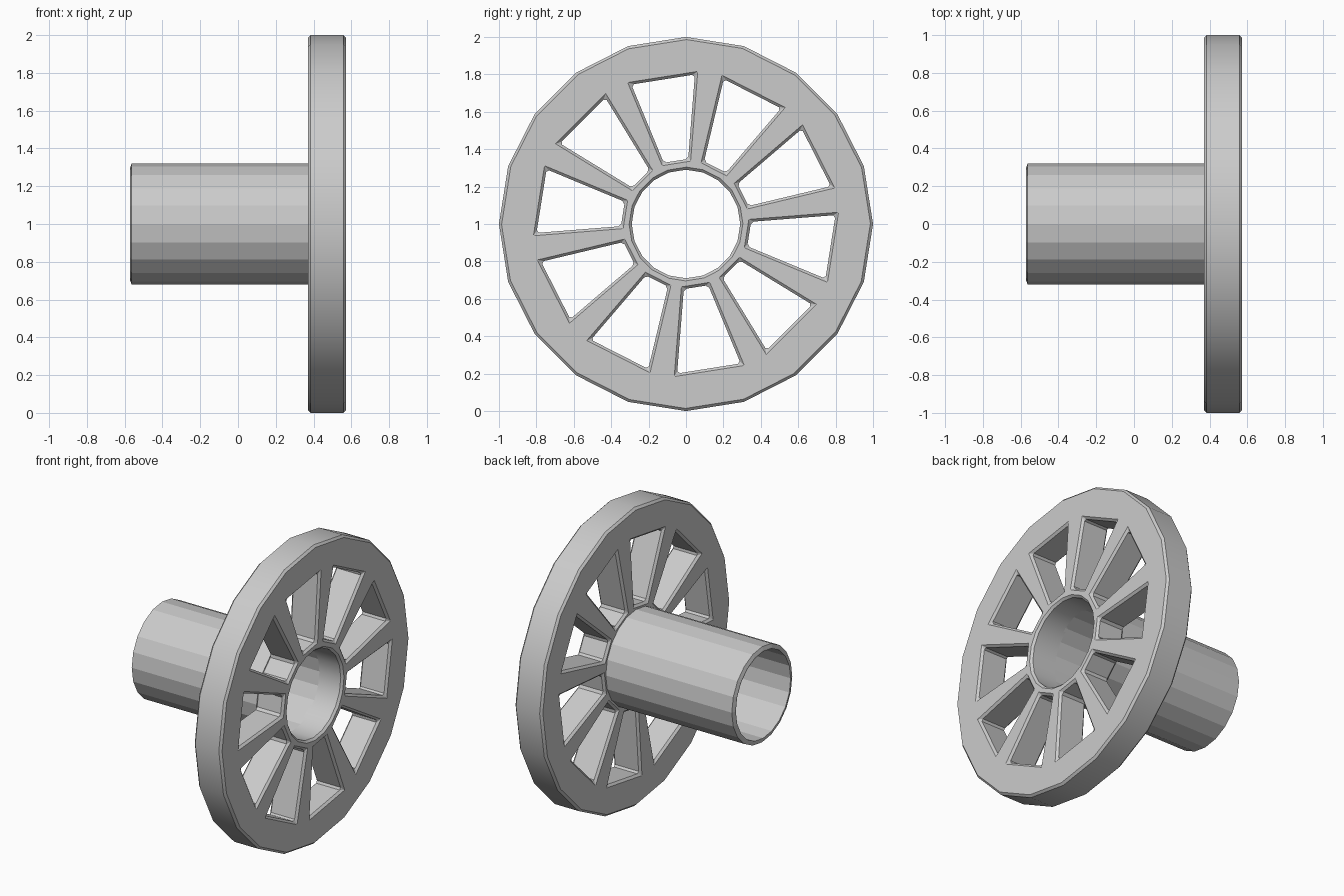
import bpy, bmesh
from math import sin, cos, radians

if "Cube" in bpy.data.objects:
    bpy.data.objects.remove(bpy.data.objects["Cube"])

X0, X1 = 0.37, 0.572      # wheel back and front
R_RIM, R_TUBE, R_BORE = 1.0, 0.32, 0.29
SPOKES = 10


def finish(bm, name):
    bmesh.ops.recalc_face_normals(bm, faces=bm.faces[:])
    me = bpy.data.meshes.new(name)
    bm.to_mesh(me)
    bm.free()
    ob = bpy.data.objects.new(name, me)
    bpy.context.collection.objects.link(ob)
    return ob


# Spoked wheel: flat face layout in the y-z plane, extruded along x
bm = bmesh.new()


def ring(r):
    return [bm.verts.new((X0, r * cos(radians(18 * i)), 1 + r * sin(radians(18 * i))))
            for i in range(2 * SPOKES)]


def window(k):
    # corners: inner low, inner high, outer low, outer high
    a = radians(27 + 36 * k)
    return [bm.verts.new((X0, u * cos(a) - v * sin(a), 1 + u * sin(a) + v * cos(a)))
            for u, v in ((0.342, -0.066), (0.342, 0.066), (0.782, -0.172), (0.782, 0.172))]


rim, bore = ring(R_RIM), ring(R_BORE)
wins = [window(k) for k in range(SPOKES)]
for k in range(SPOKES):
    il, ih, ol, oh = wins[k]
    nil, _, nol, _ = wins[(k + 1) % SPOKES]
    a, b, c = [(2 * k + j) % (2 * SPOKES) for j in (1, 2, 3)]
    for quad in ((ol, rim[a], rim[b], oh), (oh, rim[b], rim[c], nol),
                 (bore[a], il, ih, bore[b]), (bore[b], ih, nil, bore[c]),
                 (ih, oh, nol, nil)):
        bm.faces.new(quad)
bmesh.ops.recalc_face_normals(bm, faces=bm.faces[:])
ext = bmesh.ops.extrude_face_region(bm, geom=bm.faces[:], use_keep_orig=True)
bmesh.ops.translate(bm, vec=(X1 - X0, 0, 0),
                    verts=[g for g in ext["geom"] if isinstance(g, bmesh.types.BMVert)])
wheel = finish(bm, "spoked_wheel")
bev = wheel.modifiers.new("edge_bevel", 'BEVEL')
bev.width = 0.014
bev.segments = 1
bev.limit_method = 'ANGLE'
bev.angle_limit = radians(30)
bpy.context.view_layer.objects.active = wheel
wheel.select_set(True)
bpy.ops.object.modifier_apply(modifier=bev.name)
bpy.ops.object.shade_smooth_by_angle(angle=radians(25))

# Hub tube: closed cross-section swept round the x axis
bm = bmesh.new()
profile = [(X0 + 0.03, R_TUBE), (-0.563, R_TUBE), (-0.572, 0.298),
           (-0.572, R_BORE), (X0 + 0.03, R_BORE)]
N = 20
loops = [[bm.verts.new((x, r * cos(radians(18 * i)), 1 + r * sin(radians(18 * i))))
          for x, r in profile] for i in range(N)]
for i in range(N):
    p, q = loops[i], loops[(i + 1) % N]
    for j in range(len(profile)):
        m = (j + 1) % len(profile)
        bm.faces.new((p[j], p[m], q[m], q[j]))
finish(bm, "hub_tube")
